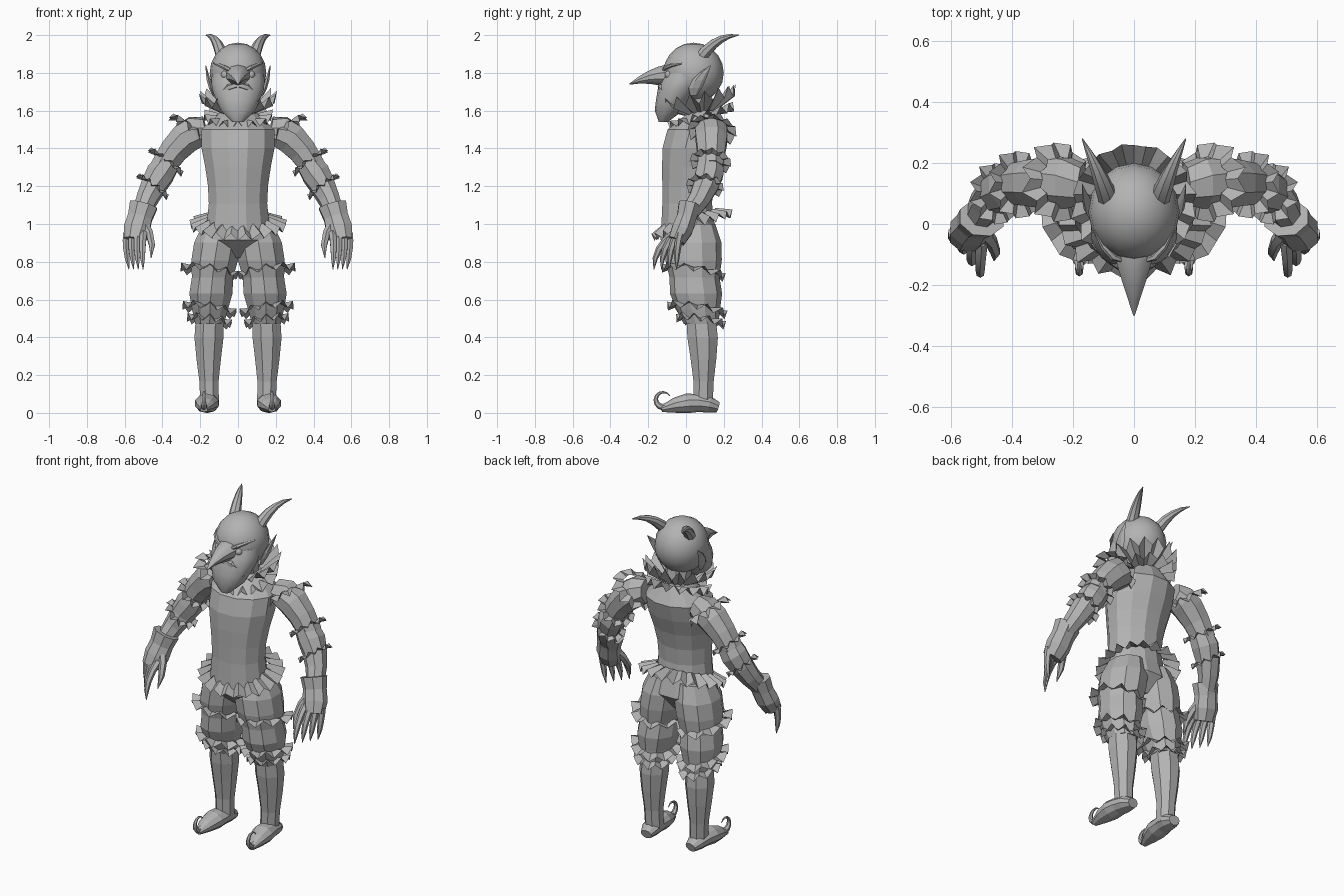
import bpy, bmesh, math
from mathutils import Vector

cube = bpy.data.objects.get("Cube")
if cube:
    bpy.data.objects.remove(cube)

tone = .45
grey = bpy.data.materials.new("plain grey")
grey.use_nodes = True
grey.diffuse_color = (tone, tone, tone, 1)
grey.node_tree.nodes["Principled BSDF"].inputs["Base Color"].default_value = grey.diffuse_color


def finish(name, bm, mirror, smooth=False):
    """Make the object; parts that start off the middle are mirrored."""
    bmesh.ops.recalc_face_normals(bm, faces=bm.faces)
    mesh = bpy.data.meshes.new(name)
    bm.to_mesh(mesh)
    bm.free()
    mesh.materials.append(grey)
    part = bpy.data.objects.new(name, mesh)
    bpy.context.collection.objects.link(part)
    if smooth:
        bpy.ops.object.select_all(action='DESELECT')
        part.select_set(True)
        bpy.context.view_layer.objects.active = part
        bpy.ops.object.shade_smooth_by_angle(angle=math.radians(35))
    if mirror:
        part.modifiers.new("mirror", 'MIRROR').use_mirror_merge = False


def cross_axes(direction):
    """Two axes across a direction, the first as near to x as possible."""
    along = Vector(direction).normalized()
    across = (Vector((1, 0, 0)) - along * along.x).normalized()
    return across, along.cross(across)


def ring(centre, axes, radius, depth, turn):
    across, over = axes
    return centre + radius * (across * math.cos(turn) + over * depth * math.sin(turn))


def skin(name, path, radii, sides=8, depth=1, level=False, smooth=False):
    """Skin elliptical rings along a path, either level or square to it."""
    bm = bmesh.new()
    last = len(path) - 1
    loops = []
    for i, (centre, radius) in enumerate(zip(path, radii)):
        step = path[min(i + 1, last)] - path[max(i - 1, 0)]
        axes = cross_axes((0, 0, 1) if level else step)
        loops.append([bm.verts.new(ring(centre, axes, radius, depth, math.tau * (k + .5) / sides))
                      for k in range(sides)])
    for low, high in zip(loops, loops[1:]):
        for k in range(sides):
            bm.faces.new((low[k - 1], low[k], high[k], high[k - 1]))
    bm.faces.new(loops[0])
    bm.faces.new(loops[-1])
    finish(name, bm, path[0].x > 0, smooth)


def limb(name, start, handle, end, radii, **style):
    """Skin evenly spaced rings along a curve bent towards a handle."""
    start, handle, end = Vector(start), Vector(handle), Vector(end)
    path = []
    for i in range(len(radii)):
        t = i / (len(radii) - 1)
        path.append(start.lerp(handle, t).lerp(handle.lerp(end, t), t))
    skin(name, path, radii, **style)


def ruffle(name, centre, axis, inner, outer, depth=1, drop=0, wave=.02, pleats=10):
    """Pleated frill around an axis."""
    bm = bmesh.new()
    axes = cross_axes(axis)
    up = Vector(axis).normalized()
    rims = []
    for radius, fall, height in ((inner, 0, wave / 5), (outer, drop, wave)):
        rim = []
        for k in range(2 * pleats):
            fold = 1 if k % 2 else -1
            grow = 1 + .03 * (fold + math.sin(2 * k + k / 3))
            point = ring(Vector(centre), axes, radius * grow, depth, math.pi * k / pleats)
            rim.append(bm.verts.new(point + up * (fold * height - fall)))
        rims.append(rim)
    for k in range(2 * pleats):
        bm.faces.new((rims[0][k - 1], rims[0][k], rims[1][k], rims[1][k - 1]))
    finish(name, bm, centre[0] > 0)


def ball(name, centre, size):
    bm = bmesh.new()
    bmesh.ops.create_uvsphere(bm, u_segments=16, v_segments=10, radius=1)
    bmesh.ops.scale(bm, verts=bm.verts, vec=size)
    bmesh.ops.translate(bm, verts=bm.verts, vec=centre)
    finish(name, bm, centre[0] > 0, smooth=True)


# Torso and neck
limb("torso", (0, .04, .82), (0, -.05, 1.2), (0, .1, 1.6),
     [.08, .19, .17, .16, .165, .18, .2, .2, .09], sides=12, depth=.85, level=True)
limb("neck", (0, .1, 1.5), (0, .09, 1.6), (0, .06, 1.7), [.08, .07, .08], level=True)

# Head with a long pointed chin
ball("skull", (0, .04, 1.8), (.15, .16, .16))
limb("jaw", (0, 0, 1.8), (0, -.04, 1.7), (0, -.12, 1.54),
     [.14, .145, .14, .12, .095, .03], sides=14, depth=.8, level=True, smooth=True)

# Beak nose, drooping mouth, eyes and brows
limb("nose", (0, -.04, 1.78), (0, -.17, 1.8), (0, -.3, 1.74),
     [.08, .07, .055, .038, .02, .003], sides=10, depth=.9, smooth=True)
limb("mouth", (.005, -.13, 1.73), (.08, -.14, 1.73), (.09, -.08, 1.67),
     [.02, .02, .015, .004], sides=6, smooth=True)
limb("brow", (.03, -.12, 1.81), (.09, -.12, 1.84), (.13, -.02, 1.85),
     [.008, .012, .01, .004], sides=6, smooth=True)
ball("eye", (.068, -.09, 1.79), [.022] * 3)

# Pointed ears and swept horns
limb("ear", (.13, .04, 1.68), (.16, .05, 1.76), (.17, .13, 1.84),
     [.006, .012, .012, .008, .001], sides=6, depth=3, level=True)
limb("horn", (.08, .07, 1.87), (.11, .16, 2), (.17, .28, 2),
     [.034, .032, .027, .02, .012, .002], smooth=True)

# Neck ruff and waist frill
back_tilt = (0, -.3, 1)
ruffle("neck_ruff", (0, .08, 1.59), (0, -.2, 1), .08, .2, drop=-.08, wave=.03, pleats=16)
ruffle("neck_ruff_under", (0, .08, 1.57), back_tilt, .08, .18, wave=.025, pleats=14)
ruffle("waist_frill", (0, .02, 1.04), back_tilt, .16, .25, depth=.87, drop=.05, wave=.02, pleats=20)

# Panelled sleeves with frills
limb("upper_sleeve", (.17, .13, 1.5), (.28, .14, 1.5), (.4, .13, 1.3), [.07, .09, .09, .08, .07])
limb("lower_sleeve", (.37, .13, 1.33), (.46, .13, 1.2), (.51, .02, 1.06), [.07, .08, .07, .06, .05])
down_arm = (.6, -.1, -.8)
ruffle("shoulder_frill", (.24, .14, 1.51), down_arm, .08, .13, drop=-.02)
ruffle("upper_arm_frill", (.38, .13, 1.33), down_arm, .06, .11, wave=.015)
ruffle("elbow_frill", (.45, .1, 1.2), down_arm, .06, .1, wave=.015)

# Gloves with a flared cuff and clawed fingers
limb("glove", (.5, .02, 1.1), (.53, 0, 1), (.55, -.05, .91), [.08, .07, .075, .06], depth=.8)
for i in range(4):
    base = .5 + .03 * i
    tip = .54 + .025 * (i - 1.5)
    reach = -.17 + .04 * i
    limb(f"finger_{i + 1}", (base, -.06 + .01 * i, .95), (base + .01, reach, .88), (tip, reach, .76),
         [.022, .02, .018, .014, .002], sides=6, smooth=True)
limb("thumb", (.5, -.02, 1), (.44, -.08, .93), (.46, -.12, .82),
     [.03, .022, .018, .002], sides=6, smooth=True)

# Puffed breeches, stockings and leg frills
limb("breeches", (.09, .04, 1), (.15, .03, .7), (.15, .08, .47),
     [.1, .13, .13, .115, .12, .1, .08], sides=10, depth=1.15, level=True)
limb("stocking", (.15, .08, .5), (.16, .1, .3), (.15, .09, .04),
     [.08, .083, .07, .055, .053], depth=1.05, level=True)
for name, centre, inner in (("thigh_frill", (.15, .04, .76), .11),
                            ("knee_frill", (.15, .06, .56), .1),
                            ("calf_frill", (.15, .08, .5), .075)):
    ruffle(name, centre, (-.15, .15, 1), inner, inner + .045, depth=1.1, drop=.015)

# Shoes with curled toes
limb("shoe", (.15, .17, .03), (.16, .05, .08), (.18, -.13, .02),
     [.035, .055, .06, .065, .05, .02], sides=10, depth=.8)
turns = [math.radians(-60 - 30 * k) for k in range(10)]
skin("toe_curl", [Vector((.18, -.12 + .04 * math.cos(t), .07 + .04 * math.sin(t))) for t in turns],
     [.02 - .002 * k for k in range(10)], sides=6, smooth=True)
